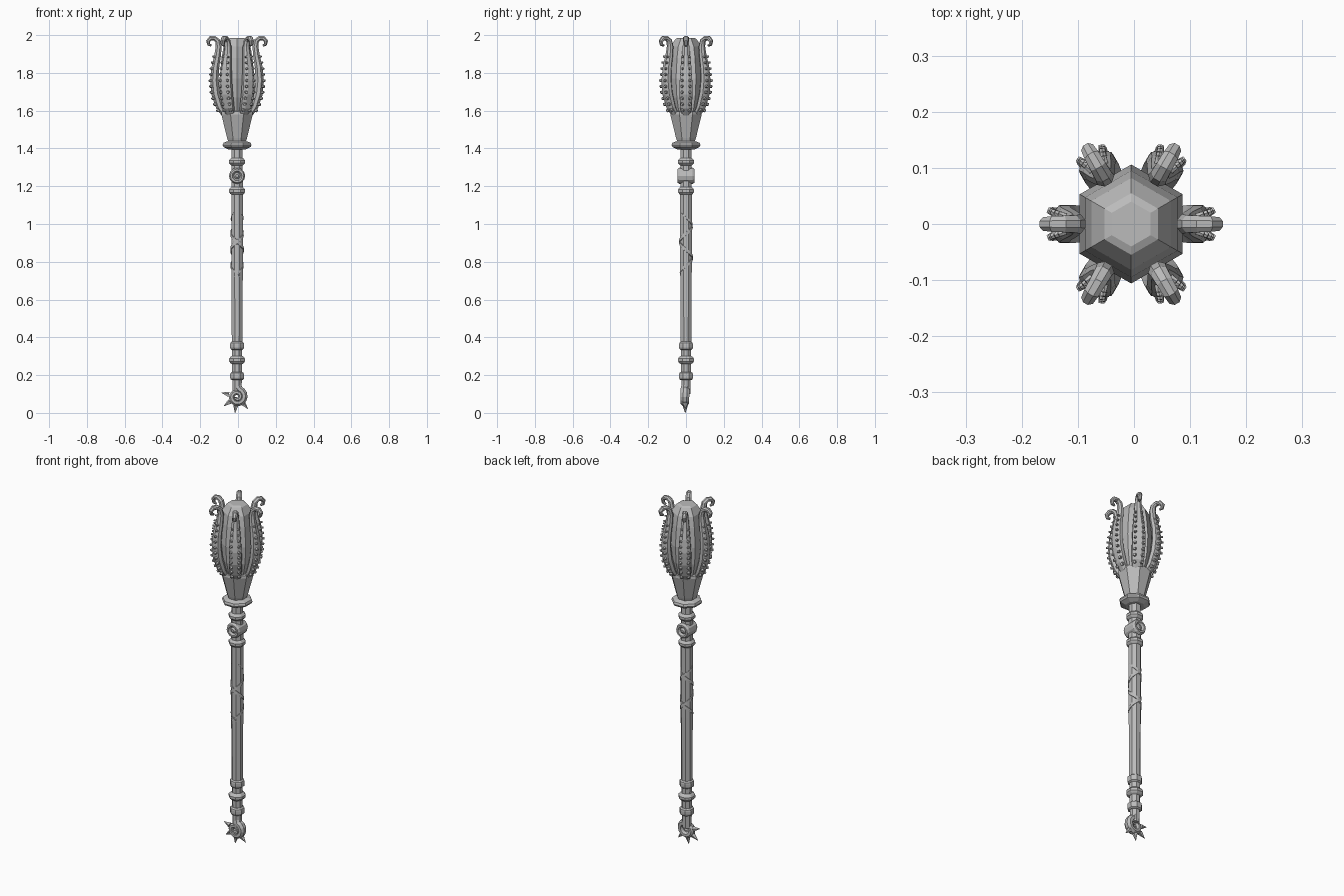
import bpy, bmesh
from math import sin, cos, pi, radians
from mathutils import Vector, Matrix

cube = bpy.data.objects.get("Cube")
if cube:
    bpy.data.objects.remove(cube)

CX = -0.005  # axis of the staff
metal = bpy.data.materials.new("grey metal")
metal.use_nodes = True
GREY = (0.5, 0.5, 0.5, 1)
metal.diffuse_color = GREY
metal.node_tree.nodes["Principled BSDF"].inputs["Base Color"].default_value = GREY


def finish(name, bm, matrix=None):
    """Turn a bmesh into a flat-shaded object on the staff axis."""
    bmesh.ops.recalc_face_normals(bm, faces=bm.faces)
    mesh = bpy.data.meshes.new(name)
    bm.to_mesh(mesh)
    bm.free()
    mesh.materials.append(metal)
    obj = bpy.data.objects.new(name, mesh)
    obj.matrix_world = Matrix.Translation((CX, 0, 0)) @ (matrix or Matrix())
    bpy.context.collection.objects.link(obj)
    return obj


def skin(bm, rings):
    """Bridge rings of points and cap both ends."""
    loops = [[bm.verts.new(p) for p in ring] for ring in rings]
    n = len(loops[0])
    for a, b in zip(loops, loops[1:]):
        for i in range(n):
            j = (i + 1) % n
            bm.faces.new((a[i], a[j], b[j], b[i]))
    bm.faces.new(loops[0][::-1])
    bm.faces.new(loops[-1])


def lathe(name, profile, sides=8, turn=pi / 8, matrix=None):
    """Profile of (radius, height) turned about z."""
    bm = bmesh.new()
    angles = [turn + 2 * pi * i / sides for i in range(sides)]
    skin(bm, [[(r * cos(a), r * sin(a), z) for a in angles] for r, z in profile])
    return finish(name, bm, matrix)


def tube(bm, path, sizes, side_axis=None, sides=8):
    """Sweep an ellipse (across, depth); side_axis may be a function of the point."""
    path = [Vector(p) for p in path]
    rings = []
    for k, p in enumerate(path):
        t = (path[min(k + 1, len(path) - 1)] - path[max(k - 1, 0)]).normalized()
        side = side_axis(p) if callable(side_axis) else side_axis
        side = (side - t * side.dot(t)).normalized()
        up = t.cross(side)
        w, d = sizes[k]
        rings.append([p + side * w * cos(a) + up * d * sin(a)
                      for a in (2 * pi * (i + .5) / sides for i in range(sides))])
    skin(bm, rings)


def cone(bm, base, direction, r1, r2, depth, segments=6):
    d = Vector(direction).normalized()
    m = Matrix.Translation(Vector(base) + d * depth / 2) @ d.to_track_quat('Z', 'Y').to_matrix().to_4x4()
    bmesh.ops.create_cone(bm, cap_ends=True, segments=segments, radius1=r1,
                          radius2=r2, depth=depth, matrix=m)


# Shaft, cup and core
lathe("shaft", [(.026, .1), (.03, .36), (.033, .75), (.033, 1.17), (.032, 1.45)])
lathe("cup", [(.05, 1.435), (.057, 1.455), (.09, 1.58), (.088, 1.595), (.07, 1.6)])
lathe("core", [(.07, 1.57), (.097, 1.67), (.106, 1.77), (.095, 1.88),
               (.082, 1.94), (.055, 1.98), (.04, 1.986)], 6, pi / 6)

# Collars along the shaft
lathe("main_collar", [(.05, 1.395), (.078, 1.408), (.083, 1.418), (.078, 1.43), (.05, 1.44)])
for z, r in ((1.33, .046), (1.175, .046), (.355, .04), (.28, .046), (.195, .04)):
    lathe("collar", [(.03, z - .022), (.038, z - .016), (r, z - .007),
                     (r, z + .007), (.038, z + .016), (.03, z + .022)])

# Round medallion set through the shaft, with a recessed eye on each face
across = Matrix.Translation((0, 0, 1.255)) @ Matrix.Rotation(pi / 2, 4, 'X')
lathe("medallion", [(.018, -.034), (.022, -.038), (.026, -.046), (.036, -.046), (.043, -.034),
                    (.043, .034), (.036, .046), (.026, .046), (.022, .038), (.018, .034)],
      12, 0, across)
lathe("medallion_gem", [(.008, -.043), (.017, -.035), (.017, .035), (.008, .043)], 8, 0, across)

# Crossed bands wound around the grip
for hand in (1, -1):
    bm = bmesh.new()
    steps = 32
    path, sizes = [], []
    for i in range(steps + 1):
        f = i / steps
        a = -pi / 2 + hand * (f * 4 * pi - .6)
        path.append((.032 * cos(a), .032 * sin(a), .72 + .34 * f))
        taper = min(1, .15 + 4 * min(f, 1 - f))
        sizes.append((.005 * taper, .011 * taper))
    tube(bm, path, sizes, lambda p: Vector((p.x, p.y, 0)), 4)
    finish("grip_band", bm)

# Tentacles: (radial, height, half width, half depth) along each arm
ARM = [(.065, 1.575, .026, .015), (.092, 1.62, .034, .022), (.113, 1.69, .037, .025),
       (.12, 1.76, .036, .024), (.115, 1.83, .031, .022), (.103, 1.89, .024, .019),
       (.097, 1.94, .019, .017), (.103, 1.97, .017, .015), (.12, 1.984, .016, .013),
       (.14, 1.983, .015, .013), (.153, 1.968, .013, .012), (.15, 1.95, .011, .009),
       (.136, 1.944, .006, .006)]
SPINE = ARM[:7]


def along(z):
    """Point, half width, half depth and slope of the arm at a height."""
    for a, b in zip(SPINE, SPINE[1:]):
        if z <= b[1]:
            break
    f = (z - a[1]) / (b[1] - a[1])
    r, _, w, d = (p + (q - p) * f for p, q in zip(a, b))
    return r, w, d, (b[0] - a[0]) / (b[1] - a[1])


for k in range(6):
    spin = Matrix.Rotation(k * pi / 3, 4, 'Z')
    bm = bmesh.new()
    tube(bm, [(r, 0, z) for r, z, w, d in ARM], [(w, d) for r, z, w, d in ARM], Vector((0, 1, 0)))
    finish("tentacle", bm, spin)
    # Two rows of suckers on the outer side
    bm = bmesh.new()
    for i in range(10):
        z = 1.605 + .031 * i
        r, w, d, slope = along(z)
        size = .0115 - .0005 * i
        for s in (-1, 1):
            cone(bm, (r + d * .62, s * w * .52, z), (1, s * .45, -slope), size, size * .65, .015)
    finish("suckers", bm, spin)

# Curled foot: a tapering spiral with spikes on its outer edge
CENTRE = Vector((0, -.004, .085))


def polar(angle, radius, y=0):
    return CENTRE + Vector((radius * cos(angle), y, radius * sin(angle)))


bm = bmesh.new()
path, sizes = [(0, 0, .15)], [(.024, .024)]
for i in range(25):
    f = i / 24
    path.append(polar(radians(75 - 600 * f), .041 - .031 * f, -.012 * f))
    sizes.append((.026 - .012 * f, .021 - .011 * f))
tube(bm, path, sizes, Vector((0, 1, 0)))
finish("curled_foot", bm)

bm = bmesh.new()
for angle in (165, 215, 263, 312):
    a = radians(angle)
    cone(bm, polar(a, .045), (cos(a), 0, sin(a)), .015, .001, .041, 5)
finish("foot_spikes", bm)
